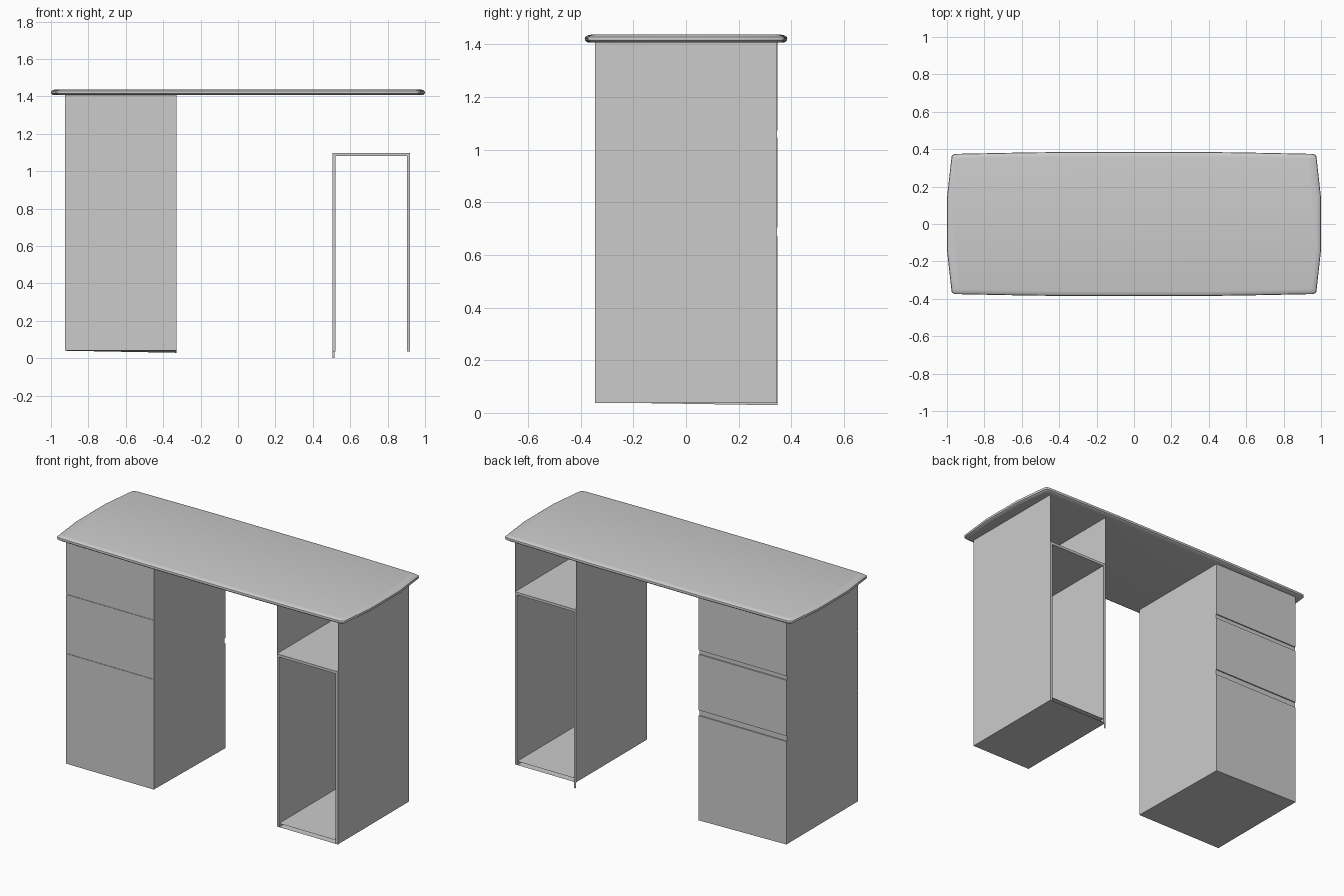
import bpy, bmesh

if "Cube" in bpy.data.objects:
    bpy.data.objects.remove(bpy.data.objects["Cube"])

def make(name, verts, faces, smooth=False):
    me = bpy.data.meshes.new(name)
    me.from_pydata(verts, [], faces)
    bm = bmesh.new()
    bm.from_mesh(me)
    bmesh.ops.recalc_face_normals(bm, faces=bm.faces)
    bm.to_mesh(me)
    bm.free()
    ob = bpy.data.objects.new(name, me)
    bpy.context.collection.objects.link(ob)
    if smooth:
        bpy.ops.object.select_all(action='DESELECT')
        ob.select_set(True)
        bpy.context.view_layer.objects.active = ob
        bpy.ops.object.shade_smooth_by_angle(angle=0.6)
    return ob

def loft(name, rings, smooth=False):
    """Skin a stack of equal-sized closed rings and cap both ends."""
    n = len(rings[0])
    verts = [v for r in rings for v in r]
    faces = [(k*n + i, k*n + (i+1) % n, (k+1)*n + (i+1) % n, (k+1)*n + i)
             for k in range(len(rings) - 1) for i in range(n)]
    faces += [tuple(range(n)), tuple(range(len(verts) - n, len(verts)))]
    return make(name, verts, faces, smooth)

def box(name, x0, x1, y0, y1, z0, z1):
    return loft(name, [[(x0, y0, z), (x1, y0, z), (x1, y1, z), (x0, y1, z)] for z in (z0, z1)])

def sheet(name, *corners):
    return make(name, corners, [(0, 1, 2, 3)])

# Desktop: bowed outline with a rounded rim and slight crown
quarter = [(1.0, 0.14), (0.975, 0.362), (0.967, 0.371), (0.95, 0.375), (0.65, 0.381), (0.38, 0.385)]
outline = (quarter + [(-x, y) for x, y in reversed(quarter)]
           + [(-x, -y) for x, y in quarter] + [(x, -y) for x, y in reversed(quarter)])
rim = [(0.024, 1.406), (0.010, 1.408), (0.002, 1.414), (0, 1.421),
       (0.002, 1.428), (0.010, 1.434), (0.026, 1.437)]
loft("desktop", [[(x*(1 - d), y*(1 - d/0.385), z) for x, y in outline] for d, z in rim], True)

# Drawer pedestal: side profile (y, z) with finger grooves and shallow front seams
front, back = -0.345, 0.348
profile = [(front, 0.04), (back, 0.04)]
for z0, z1 in ((0.671, 0.705), (1.047, 1.073)):
    profile += [(back, z0), (0.341, z0), (0.341, z1), (back, z1)]
profile += [(back, 1.408), (front, 1.408)]
for z in (1.08, 0.717):
    profile += [(front, z + 0.003), (front + 0.003, z + 0.003), (front + 0.003, z - 0.002), (front, z - 0.002)]
ped = loft("drawer_pedestal", [[(x, y, z) for y, z in profile] for x in (-0.925, -0.33)])
ped.data.vertices[len(profile) + 1].co.z = 0.029

# Open pedestal: thick lower sides and thin upper side sheets
xl, xr, t = 0.505, 0.919, 0.015
y0, y1 = -0.345, 0.345
for side, xa, xb, xo in (("inner", xl, xl + t, xl), ("outer", xr - t, xr, xr)):
    box(side + "_side_panel", xa, xb, y0, y1, 0.037, 1.096)
    sheet(side + "_upper_side", (xo, y0, 1.096), (xo, y1, 1.096), (xo, y1, 1.41), (xo, y0, 1.41))

# Shelf, cupboard floor and underside
box("shelf", xl + t, xr - t, y0, y1, 1.08, 1.096)
for name, z in (("cupboard_floor", 0.06), ("cupboard_underside", 0.037)):
    sheet(name, (xl + t, y0, z), (xr - t, y0, z), (xr - t, y1, z), (xl + t, y1, z))

# Small foot tab at the inner rear corner
sheet("foot_tab", (xl, y1, 0), (xl + 0.012, y1, 0), (xl + 0.012, y1, 0.037), (xl, y1, 0.037))
